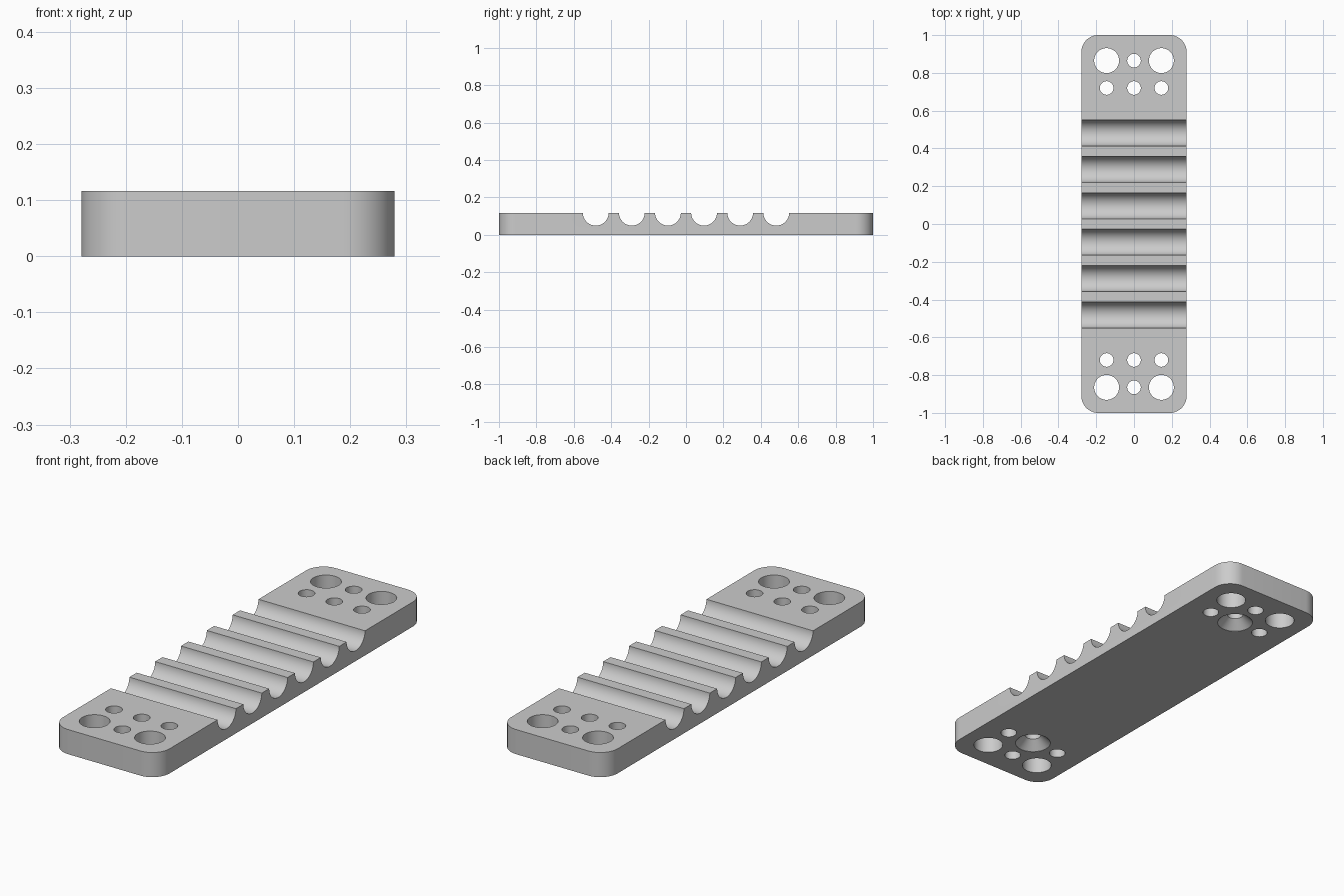
import bpy, bmesh
from math import pi, sin, cos, radians

if "Cube" in bpy.data.objects:
    bpy.data.objects.remove(bpy.data.objects["Cube"])

HALF_W, HALF_L, TOP = 0.279, 1.0, 0.1165
CORNER = 0.09
GROOVE_R, GROOVE_Z, PITCH = 0.069, 0.118, 0.193
ROW_OUT, ROW_IN, HOLE_X = 0.865, 0.72, 0.145
BIG, SMALL, SINK, SINK_DEPTH = 0.066, 0.036, 0.08, 0.042
OVER = 0.02

grey = bpy.data.materials.new("light grey")
grey.use_nodes = True
colour = (0.6, 0.6, 0.6, 1)
grey.diffuse_color = colour
grey.node_tree.nodes["Principled BSDF"].inputs["Base Color"].default_value = colour


def loft(bm, rings):
    """Closed solid through equal-sized rings of points."""
    rings = [[bm.verts.new(p) for p in ring] for ring in rings]
    n = len(rings[0])
    for a, b in zip(rings, rings[1:]):
        for i in range(n):
            j = (i + 1) % n
            bm.faces.new((a[i], a[j], b[j], b[i]))
    bm.faces.new(rings[0][::-1])
    bm.faces.new(rings[-1])


def hole(bm, x, y, profile, n=48):
    """Vertical round cutter from (radius, height) pairs."""
    loft(bm, [[(x + r * cos(2 * pi * i / n), y + r * sin(2 * pi * i / n), z)
               for i in range(n)] for r, z in profile])


def finish(bm, name):
    bmesh.ops.recalc_face_normals(bm, faces=bm.faces)
    mesh = bpy.data.meshes.new(name)
    bm.to_mesh(mesh)
    bm.free()
    obj = bpy.data.objects.new(name, mesh)
    bpy.context.collection.objects.link(obj)
    return obj


# Flat bar with rounded corners
outline = []
for k, (sx, sy) in enumerate([(1, 1), (-1, 1), (-1, -1), (1, -1)]):
    for i in range(13):
        a = pi / 2 * (k + i / 12)
        outline.append((sx * (HALF_W - CORNER) + CORNER * cos(a),
                        sy * (HALF_L - CORNER) + CORNER * sin(a)))
bm = bmesh.new()
loft(bm, [[(x, y, z) for x, y in outline] for z in (0, TOP)])
bar = finish(bm, "grooved_bar")
bar.data.materials.append(grey)

# Cutters: bolt holes at both ends
bm = bmesh.new()
for end in (-1, 1):
    for x in (-HOLE_X, 0, HOLE_X):
        r = SMALL if x == 0 else BIG
        hole(bm, x, end * ROW_OUT, [(r, -OVER), (r, TOP + OVER)])
        if x:
            hole(bm, x, end * ROW_IN, [(SMALL, -OVER), (SMALL, TOP + OVER)])
    # Countersunk from below
    hole(bm, 0, end * ROW_IN, [(SINK, -OVER), (SINK, 0.001),
                               (SMALL, SINK_DEPTH), (SMALL, TOP + OVER)])

# Cutters: six round grooves across the top
for k in range(6):
    y0 = (k - 2.5) * PITCH
    loft(bm, [[(x, y0 + GROOVE_R * cos(2 * pi * i / 64), GROOVE_Z + GROOVE_R * sin(2 * pi * i / 64))
               for i in range(64)] for x in (-HALF_W - OVER, HALF_W + OVER)])
cutter = finish(bm, "hole_and_groove_cutter")
cutter.hide_render = True

# Cut, then discard the cutter
bpy.ops.object.select_all(action='DESELECT')
bpy.context.view_layer.objects.active = bar
bar.select_set(True)
cut = bar.modifiers.new("cut", 'BOOLEAN')
cut.operation = 'DIFFERENCE'
cut.solver = 'EXACT'
cut.object = cutter
bpy.ops.object.modifier_apply(modifier=cut.name)
bpy.data.objects.remove(cutter)
bpy.ops.object.shade_smooth_by_angle(angle=radians(30))
